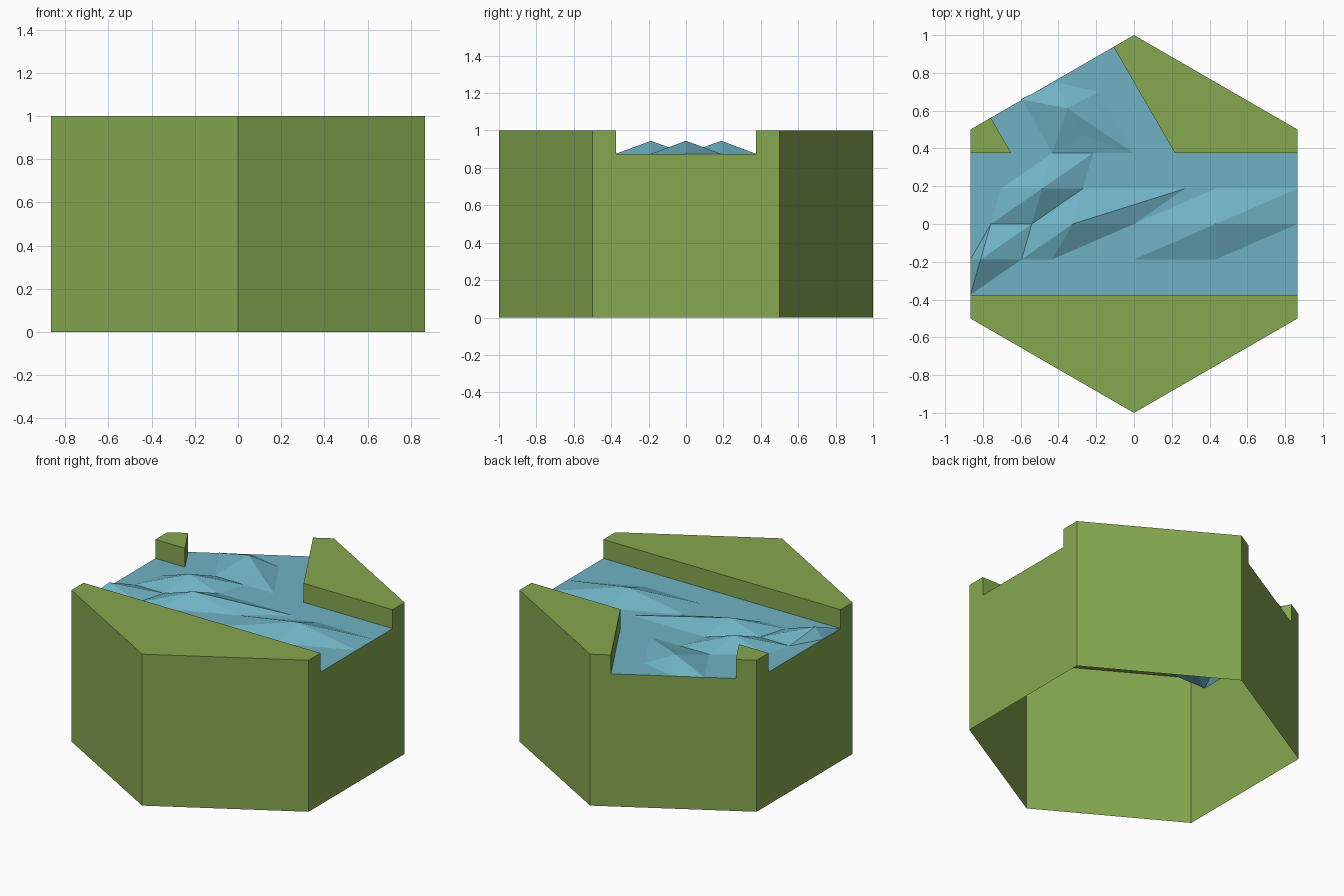
import bpy, bmesh
from mathutils import Vector
from mathutils.geometry import delaunay_2d_cdt

if "Cube" in bpy.data.objects:
    bpy.data.objects.remove(bpy.data.objects["Cube"])

W, TOP, LOW, CREST = 0.866, 1.0, 0.875, 0.945
H, Q = W / 2, W / 4
S = 0.1875                      # row spacing of the waves


def material(name, rgb):
    m = bpy.data.materials.new(name)
    m.diffuse_color = (*rgb, 1)
    m.use_nodes = True
    m.node_tree.nodes["Principled BSDF"].inputs["Base Color"].default_value = m.diffuse_color
    return m


def finish(name, bm, mat):
    bmesh.ops.remove_doubles(bm, verts=bm.verts, dist=0.0005)
    me = bpy.data.meshes.new(name)
    bm.to_mesh(me)
    bm.free()
    me.materials.append(mat)
    ob = bpy.data.objects.new(name, me)
    bpy.context.collection.objects.link(ob)
    return ob


def face(bm, pts):
    return bm.faces.new([bm.verts.new(p) for p in pts])


def walls(bm, outline, z0, z1):
    for a, b in zip(outline, outline[1:] + outline[:1]):
        face(bm, [(*a, z0), (*b, z0), (*b, z1), (*a, z1)])


grass = material("grass green", (0.238, 0.392, 0.08))
blue = material("water blue", (0.16, 0.45, 0.55))

# Hexagonal base: open underneath, walls up to the water level
hexagon = [(W, -.5), (W, .5), (0, 1), (-W, .5), (-W, -.5), (0, -1)]
bm = bmesh.new()
walls(bm, hexagon, 0, LOW)
finish("tile_base", bm, grass)

# Three raised banks beside the river and its branch
corner_l, corner_r = (-3 * Q, .375), (Q, .375)
mouth_l, mouth_r = (-3.5 * Q, .5626), (-.5 * Q, .9375)
banks = {
    "south_bank": [(-W, -.5), (0, -1), (W, -.5), (W, -.375), (-W, -.375)],
    "north_east_bank": [corner_r, (W, .375), (W, .5), (0, 1), mouth_r],
    "north_west_bank": [(-W, .375), corner_l, mouth_l, (-W, .5)],
}
for name, outline in banks.items():
    bm = bmesh.new()
    walls(bm, outline, LOW, TOP)
    face(bm, [(*p, TOP) for p in outline])
    finish(name, bm, grass)

# Water: flat sheet with low wave peaks, each peak fanned to a ring of points
outline = [(-W, -.375), (W, -.375), (W, .375), corner_r, mouth_r,
           mouth_l, corner_l, (-W, .375)]
ripple = (-.27, .47)
fork = (-.541, 0)
waves = [
    ((H, 0), CREST, [(0, -S), (H, -S), (W, 0), (W, S), (H, S), (0, 0)]),
    ((-.325, 0), CREST, [(-.27, S), fork, (-.595, -S), (-H, -S), (0, 0), (.27, S)]),
    ((-.487, S), CREST, [(-.758, 0), fork, (-.27, S), (-Q, .375), (-H, .375), (-.704, S)]),
    ((-.812, -S), CREST, [(-W, -.375), (-.595, -S), fork, (-.758, 0), (-W, -S)]),
    ((-.352, .612), CREST, [(-H, .375), ripple, (0, .375), (-.19, .70), (-.41, .75), (-.60, .66)]),
    (ripple, .9, [(-H, .375), (0, .375), (-.352, .612)]),
]
points, edges = list(outline), []


def index(p):
    if p not in points:
        points.append(p)
    return points.index(p)


for peak, z, ring in waves:
    ids = [index(p) for p in ring]
    edges += [(index(peak), i) for i in ids]
    if peak != ripple:
        edges += list(zip(ids, ids[1:] + ids[:1]))
    else:
        edges.append((ids[0], ids[1]))

edges = list({tuple(sorted(e)) for e in edges})
verts, _, faces, *_ = delaunay_2d_cdt([Vector(p) for p in points], edges,
                                      [list(range(len(outline)))], 1, 1e-5)


def height(v):
    for peak, z, _ in waves:
        if (v - Vector(peak)).length < 0.003:
            return z
    return LOW


bm = bmesh.new()
bv = [bm.verts.new((v.x, v.y, height(v))) for v in verts]
for f in faces:
    bm.faces.new([bv[i] for i in f])
for f in bm.faces:
    f.normal_update()
    if f.normal.z < 0:
        f.normal_flip()
finish("river_water", bm, blue)
